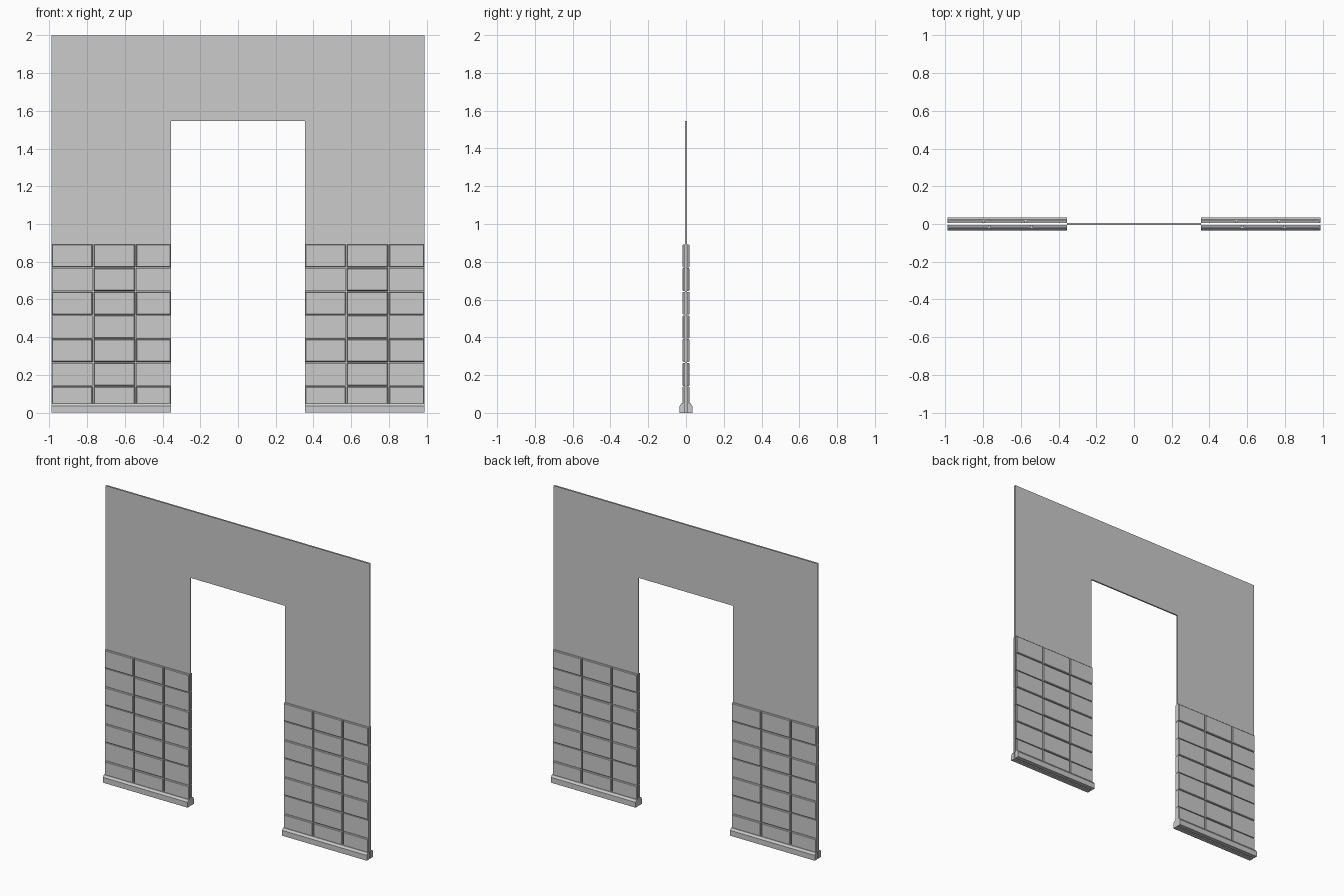
import bpy, bmesh
from math import pi
from mathutils import Matrix

if "Cube" in bpy.data.objects:
    bpy.data.objects.remove(bpy.data.objects["Cube"])

W, H = 0.988, 2.0          # wall half width, height
DX, DZ = 0.354, 1.545      # doorway half width, height
T = 0.005                  # wall half thickness


def finish(name, bm, spin=False):
    """Make an object; spin adds a copy turned round to the back."""
    if spin:
        geo = bmesh.ops.duplicate(bm, geom=bm.verts[:] + bm.edges[:] + bm.faces[:])["geom"]
        verts = [g for g in geo if isinstance(g, bmesh.types.BMVert)]
        bmesh.ops.rotate(bm, verts=verts, cent=(0, 0, 0), matrix=Matrix.Rotation(pi, 3, 'Z'))
    bmesh.ops.recalc_face_normals(bm, faces=bm.faces[:])
    mesh = bpy.data.meshes.new(name)
    bm.to_mesh(mesh)
    bm.free()
    obj = bpy.data.objects.new(name, mesh)
    bpy.context.collection.objects.link(obj)
    return obj


def bridge(bm, a, b):
    for i in range(len(a)):
        j = (i + 1) % len(a)
        bm.faces.new((a[i], a[j], b[j], b[i]))


def brick(bm, x0, x1, z0, z1, depth, bevel):
    """Open-backed block with a chamfered face."""
    def ring(y, s):
        return [bm.verts.new((x, y, z)) for x, z in
                ((x0 + s, z0 + s), (x1 - s, z0 + s), (x1 - s, z1 - s), (x0 + s, z1 - s))]
    back, edge = ring(-T, 0), ring(-depth + bevel, 0)
    bridge(bm, back, edge)
    if bevel:
        face = ring(-depth, bevel)
        bridge(bm, edge, face)
        edge = face
    bm.faces.new(edge)


# Wall: two thin sheets joined only round the doorway, outer edges open
bm = bmesh.new()
outline = [(-W, 0), (-DX, 0), (-DX, DZ), (DX, DZ), (DX, 0), (W, 0), (W, H), (-W, H)]
front = [bm.verts.new((x, -T, z)) for x, z in outline]
back = [bm.verts.new((x, T, z)) for x, z in outline]
bm.faces.new(front)
bm.faces.new(back[::-1])
for i in (1, 2, 3):
    bm.faces.new((front[i], front[i + 1], back[i + 1], back[i]))
finish("doorway_wall", bm)

# Brick panels: three columns, seven courses, each side of the doorway
bm = bmesh.new()
columns = [(-0.986, -0.771), (-0.764, -0.547), (-0.54, -0.355)]
for shift in (0, 1.341):
    for row in range(7):
        top = 0.892 - row * 0.1255
        bottom = max(top - 0.121, 0.045)
        for col, (x0, x1) in enumerate(columns):
            plain = row % 2 == 1 and col != 1
            brick(bm, x0 + shift, x1 + shift, bottom, top,
                  0.015 if plain else 0.019, 0 if plain else 0.004)
finish("wainscot_bricks", bm, spin=True)

# Skirting strips with a chamfered top edge
bm = bmesh.new()
profile = [(-T, 0), (-0.034, 0), (-0.034, 0.036), (-0.024, 0.05), (-T, 0.05)]
for x0, x1 in ((-W, -DX), (DX, W)):
    a = [bm.verts.new((x0, y, z)) for y, z in profile]
    b = [bm.verts.new((x1, y, z)) for y, z in profile]
    bridge(bm, a, b)
    bm.faces.new(a)
    bm.faces.new(b)
finish("skirting", bm, spin=True)
